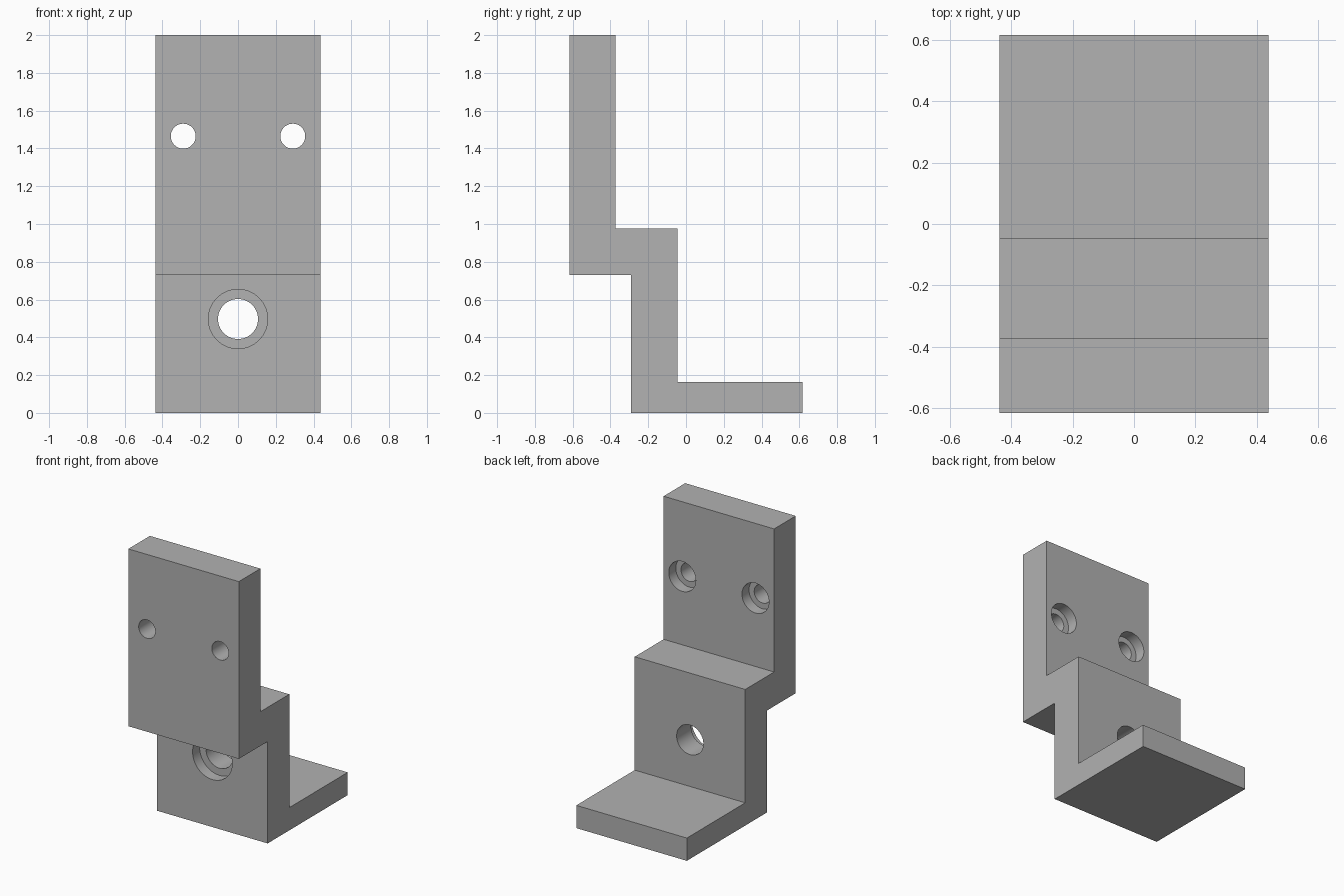
import bpy
import bmesh
import math

cube = bpy.data.objects.get("Cube")
if cube:
    bpy.data.objects.remove(cube, do_unlink=True)

HALF_WIDTH = 0.438
FRONT, WEB_FRONT, PLATE_BACK, WEB_BACK, REAR = -0.616, -0.29, -0.372, -0.045, 0.616
FOOT_TOP, STEP_UNDER, STEP_TOP, TOP = 0.163, 0.73, 0.975, 2.0
BORE_DEPTH = 0.08

# Single grey material
grey = bpy.data.materials.new("plain grey")
grey.use_nodes = True
colour = (0.445, 0.445, 0.445, 1)
grey.diffuse_color = colour
grey.node_tree.nodes["Principled BSDF"].inputs["Base Color"].default_value = colour

# Stepped bracket: side profile extruded across the width
profile = [(WEB_FRONT, 0), (REAR, 0), (REAR, FOOT_TOP), (WEB_BACK, FOOT_TOP),
           (WEB_BACK, STEP_TOP), (PLATE_BACK, STEP_TOP), (PLATE_BACK, TOP),
           (FRONT, TOP), (FRONT, STEP_UNDER), (WEB_FRONT, STEP_UNDER)]
bm = bmesh.new()
side = bm.faces.new([bm.verts.new((-HALF_WIDTH, y, z)) for y, z in profile])
extruded = bmesh.ops.extrude_face_region(bm, geom=[side])["geom"]
bmesh.ops.translate(bm, vec=(2 * HALF_WIDTH, 0, 0),
                    verts=[v for v in extruded if isinstance(v, bmesh.types.BMVert)])
bmesh.ops.recalc_face_normals(bm, faces=bm.faces)
mesh = bpy.data.meshes.new("stepped_bracket")
bm.to_mesh(mesh)
bm.free()
mesh.materials.append(grey)
bracket = bpy.data.objects.new("stepped_bracket", mesh)
bpy.context.collection.objects.link(bracket)


def drill(x, z, radius, y0, y1):
    """Cut a round hole along y between two depths."""
    bpy.ops.mesh.primitive_cylinder_add(
        vertices=64, radius=radius, depth=y1 - y0,
        location=(x, (y0 + y1) / 2, z), rotation=(math.pi / 2, 0, 0))
    cutter = bpy.context.object
    cutter.name = "hole_cutter"
    cutter.hide_render = True
    cutter.data.materials.append(grey)
    cut = bracket.modifiers.new("hole", "BOOLEAN")
    cut.operation = "DIFFERENCE"
    cut.solver = "EXACT"
    cut.object = cutter
    bpy.ops.object.select_all(action="DESELECT")
    bracket.select_set(True)
    bpy.context.view_layer.objects.active = bracket
    bpy.ops.object.modifier_apply(modifier=cut.name)
    bpy.data.objects.remove(cutter, do_unlink=True)


# Two upper screw holes, counterbored from the back
for x in (-0.29, 0.29):
    drill(x, 1.465, 0.066, FRONT - 0.1, PLATE_BACK + 0.1)
    drill(x, 1.465, 0.107, PLATE_BACK - BORE_DEPTH, PLATE_BACK + 0.1)

# Large lower hole, counterbored from the front
drill(0, 0.497, 0.106, WEB_FRONT - 0.1, WEB_BACK + 0.1)
drill(0, 0.497, 0.157, WEB_FRONT - 0.1, WEB_FRONT + BORE_DEPTH)

# Smooth bores with crisp edges
bpy.ops.object.shade_smooth_by_angle(angle=math.radians(30))
